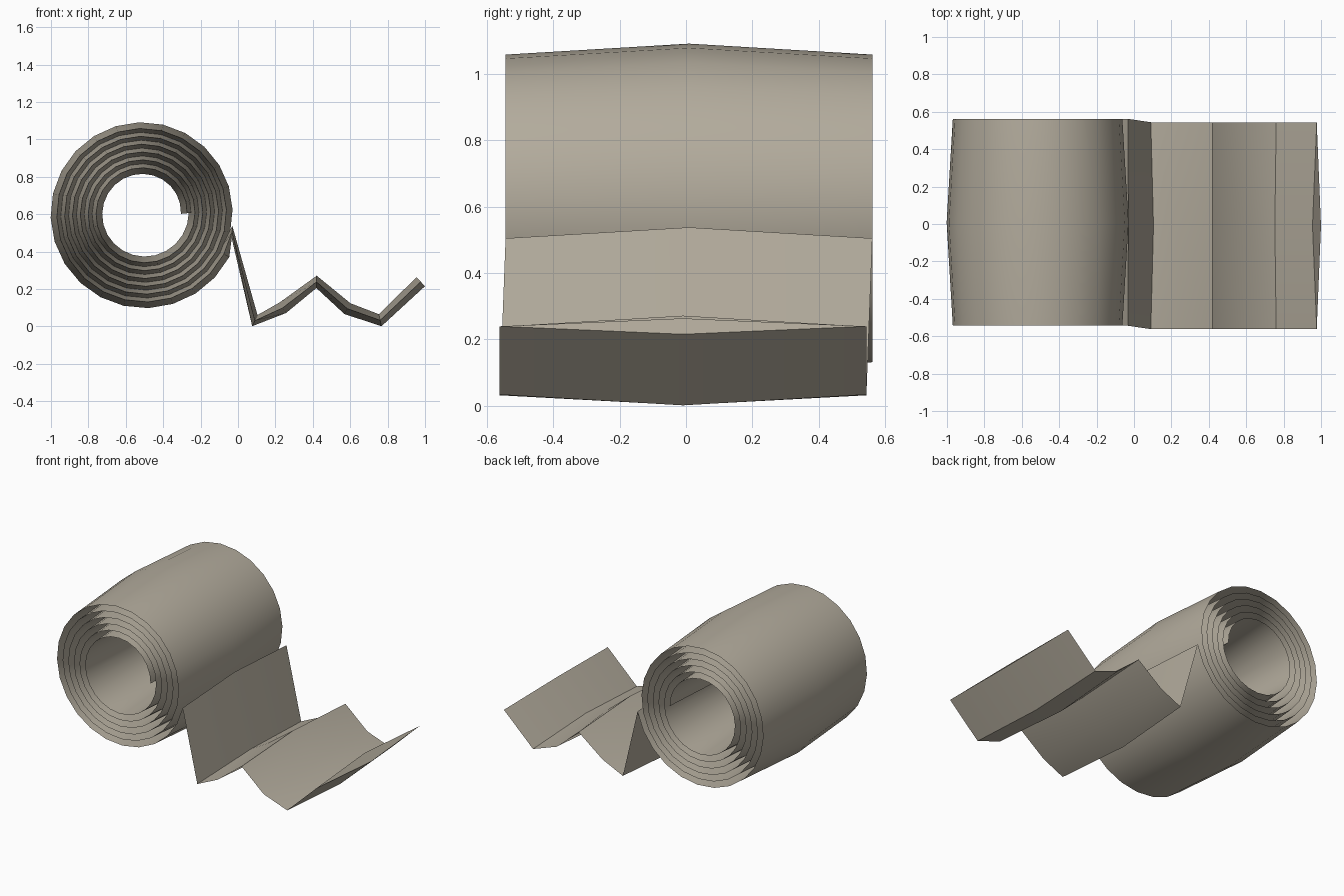
import bpy, bmesh, math
from mathutils import Vector

if "Cube" in bpy.data.objects:
    bpy.data.objects.remove(bpy.data.objects["Cube"])

HALF_WIDTH = 0.553   # half of the sheet width along y
HALF_THICK = 0.033   # half thickness at the middle, tapering to nothing at the rims
CENTRE = Vector((-0.505, 0.605))
SEGMENTS = 24        # sides per turn

paper = bpy.data.materials.new("warm grey paper")
paper.diffuse_color = (0.45, 0.41, 0.335, 1)
paper.use_nodes = True
paper.node_tree.nodes["Principled BSDF"].inputs["Base Color"].default_value = paper.diffuse_color

# Path in (x, z): spiral roll, unwinding outwards almost six turns
path = []
steps = 6 * SEGMENTS - 1
end_angle = 12 * math.pi - math.radians(12)
for i in range(steps + 1):
    a = end_angle * i / steps
    r = 0.233 + 0.042 * a / (2 * math.pi)
    path.append((CENTRE + r * Vector((math.cos(a), math.sin(a))), 0.009))

# Loose end folded in a zigzag on the ground
for x, z in [(0.09, 0.031), (0.24, 0.1), (0.42, 0.238), (0.585, 0.095),
             (0.76, 0.033), (0.977, 0.239)]:
    path.append((Vector((x, z)), -0.009))


def normal(i):
    """Average normal of the path at point i."""
    total = Vector((0, 0))
    for j in (i - 1, i):
        if 0 <= j < len(path) - 1:
            d = (path[j + 1][0] - path[j][0]).normalized()
            total += Vector((d.y, -d.x))
    return total.normalized()


# Sweep a thin diamond section along the path
bm = bmesh.new()
rings = []
for i, (p, shift) in enumerate(path):
    n = normal(i) * HALF_THICK
    section = [(p, -HALF_WIDTH), (p + n, 0), (p, HALF_WIDTH), (p - n, 0)]
    rings.append([bm.verts.new((q.x, y + shift, q.y)) for q, y in section])
for a, b in zip(rings, rings[1:]):
    for k in range(4):
        m = (k + 1) % 4
        bm.faces.new((a[k], a[m], b[m], b[k]))
bm.faces.new(rings[0])
bm.faces.new(rings[-1])
bmesh.ops.recalc_face_normals(bm, faces=bm.faces)

mesh = bpy.data.meshes.new("paper_roll")
bm.to_mesh(mesh)
bm.free()
mesh.materials.append(paper)
roll = bpy.data.objects.new("paper_roll", mesh)
bpy.context.collection.objects.link(roll)
bpy.context.view_layer.objects.active = roll
roll.select_set(True)
bpy.ops.object.shade_smooth_by_angle(angle=math.radians(30))
